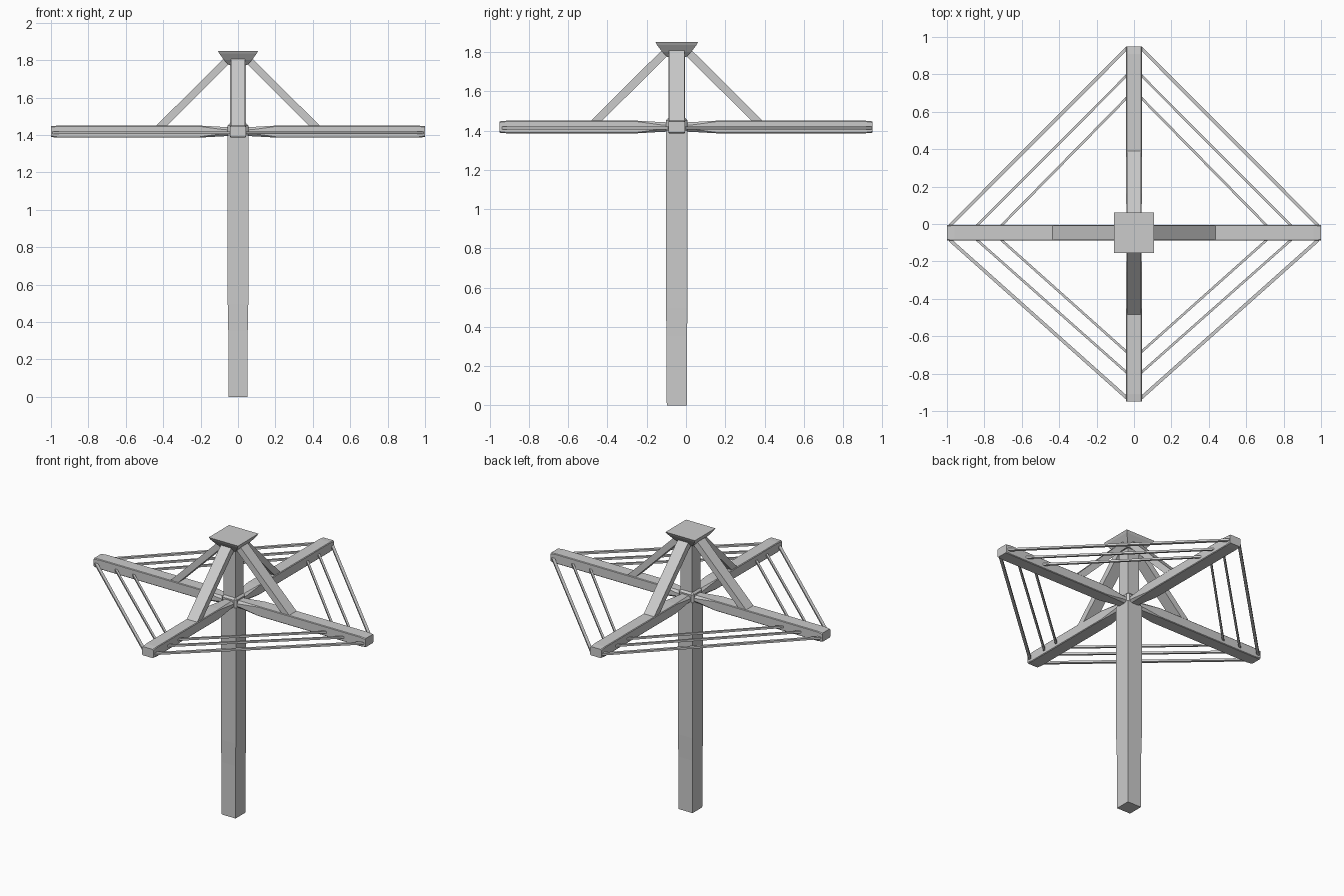
import bpy
from math import cos, sin, pi
from mathutils import Vector

if "Cube" in bpy.data.objects:
    bpy.data.objects.remove(bpy.data.objects["Cube"])

CY = -0.047            # hub position on y
HUB = Vector((0, CY, 0))


def loft(name, rings):
    """Closed solid through rings with equal point counts."""
    n = len(rings[0])
    verts = [p for r in rings for p in r]
    faces = [list(range(n))[::-1],
             list(range(len(verts) - n, len(verts)))]
    for k in range(len(rings) - 1):
        a, b = k * n, (k + 1) * n
        for i in range(n):
            j = (i + 1) % n
            faces.append([a + i, a + j, b + j, b + i])
    me = bpy.data.meshes.new(name)
    me.from_pydata(verts, [], faces)
    ob = bpy.data.objects.new(name, me)
    bpy.context.collection.objects.link(ob)
    return ob


def stack(name, levels):
    """Square column from (z, half width) levels."""
    return loft(name, [[HUB + Vector((sx * h, sy * h, z))
                        for sx, sy in ((-1, -1), (1, -1), (1, 1), (-1, 1))]
                       for z, h in levels])


def bar(name, a, b, width, height, side=None):
    """Straight rectangular bar between two points."""
    d = (b - a).normalized()
    s = side or d.cross(Vector((0, 0, 1))).normalized()
    u = s.cross(d)
    corners = ((-1, -1), (1, -1), (1, 1), (-1, 1))
    return loft(name, [[p + s * x * width / 2 + u * y * height / 2
                        for x, y in corners] for p in (a, b)])


# Post, slimmer upper mast and flared cap
stack("post", [(0, .051), (.35, .052), (.5, .055), (1.4, .055)])
stack("mast", [(1.39, .043), (1.82, .043)])
stack("cap", [(1.775, .05), (1.80, .074), (1.835, .1), (1.85, .108)])

# Bevelled hub collar
collar = stack("hub_collar", [(1.385, .055), (1.465, .055)])
bev = collar.modifiers.new("bevel", "BEVEL")
bev.width = .014
bev.segments = 1

# Arms and braces, one of each per direction
ZA = 1.418
names = ("right", "back", "left", "front")
lengths = (1.0, .997, 1.0, .903)
for i, (nm, length) in enumerate(zip(names, lengths)):
    d = Vector((round(cos(i * pi / 2)), round(sin(i * pi / 2)), 0))
    s = Vector((-d.y, d.x, 0))
    rings = []
    for r, w, h, c in ((.03, .04, .023, .015), (.08, .04, .025, .014),
                       (.21, .0425, .0325, .004),
                       (length - .04, .0425, .0325, .004),
                       (length, .0425, .029, .006)):
        prof = ((-w + c, -h), (w - c, -h), (w, -h + c), (w, h - c),
                (w - c, h), (-w + c, h), (-w, h - c), (-w, -h + c))
        rings.append([HUB + d * r + s * x + Vector((0, 0, ZA + z))
                      for x, z in prof])
    loft(nm + "_arm", rings)
    # Brace with ends cut level against arm and cap
    loft(nm + "_brace", [[HUB + d * r + s * y + Vector((0, 0, z))
                          for r, y in ((r0, -.0385), (r1, -.0385),
                                       (r1, .0385), (r0, .0385))]
                         for z, r0, r1 in ((1.44, .39, .447),
                                           (1.81, .018, .075))])

# Clothes lines strung between neighbouring arms
for sx, sn in ((1, "right"), (-1, "left")):
    for sy, yn in ((1, "back"), (-1, "front")):
        ys = (.94, .795, .675) if sy > 0 else (.93, .795, .685)
        for k, (x, y, w) in enumerate(zip((.985, .84, .71), ys,
                                          (.018, .013, .013))):
            a = Vector((sx * x, CY + sy * .038, 1.413))
            b = Vector((sx * .038, sy * y, 1.413))
            bar(f"{yn}_{sn}_line_{k + 1}", a, b, w, .013)
